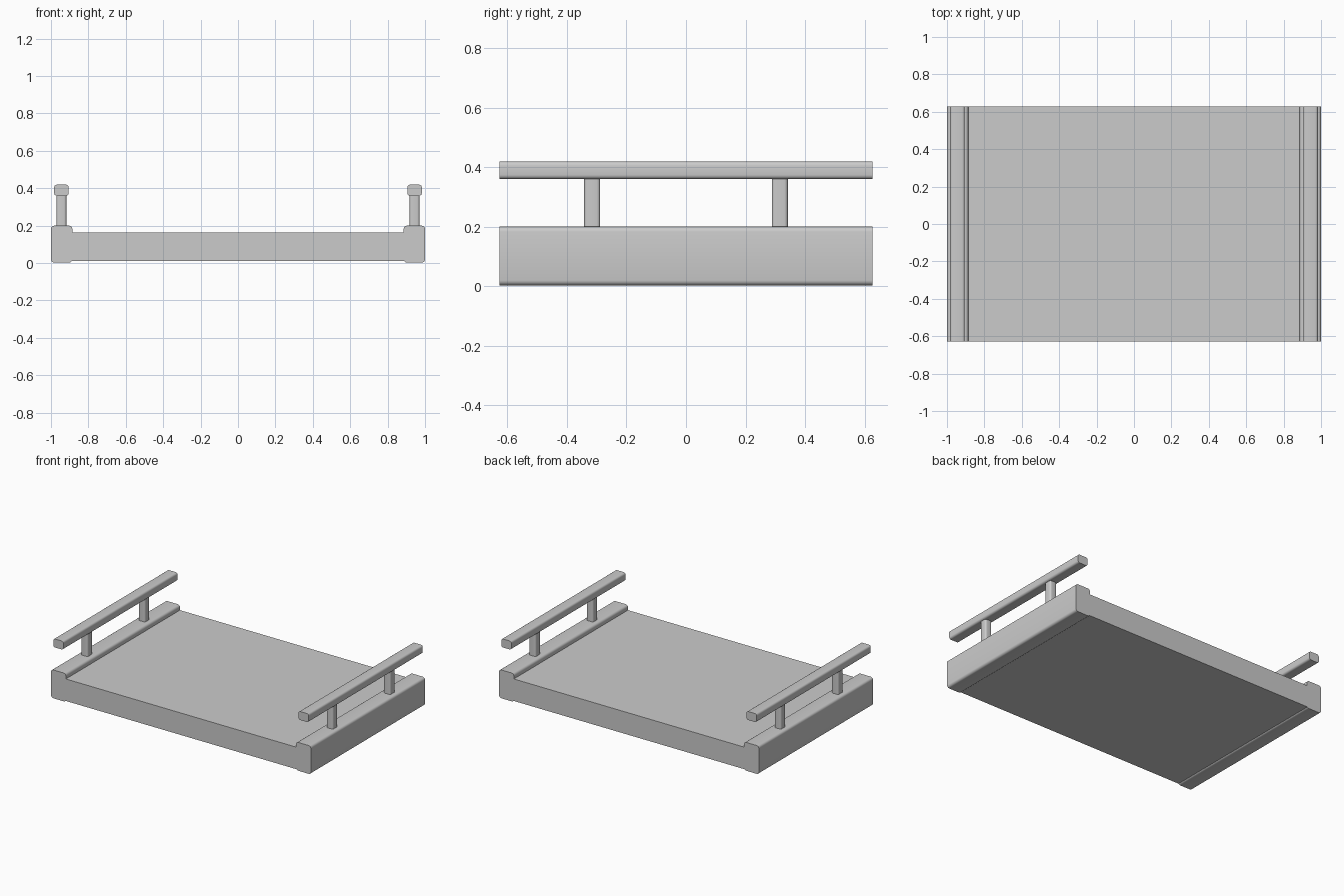
import bpy, bmesh
from mathutils import Vector

if "Cube" in bpy.data.objects:
    bpy.data.objects.remove(bpy.data.objects["Cube"])


def rounded_box(name, lo, hi, axis=None, radius=0.0):
    """Box from corner lo to corner hi; edges running along axis are rounded."""
    lo, hi = Vector(lo), Vector(hi)
    bm = bmesh.new()
    bmesh.ops.create_cube(bm, size=1.0)
    for v in bm.verts:
        v.co = [v.co[i] * (hi[i] - lo[i]) for i in range(3)]
    if radius:
        edges = [e for e in bm.edges
                 if abs((e.verts[0].co - e.verts[1].co).normalized()[axis]) > 0.9]
        bmesh.ops.bevel(bm, geom=edges, offset=radius, offset_type='OFFSET',
                        segments=4, profile=0.5, affect='EDGES')
    mesh = bpy.data.meshes.new(name)
    bm.to_mesh(mesh)
    bm.free()
    obj = bpy.data.objects.new(name, mesh)
    obj.location = (lo + hi) / 2
    bpy.context.collection.objects.link(obj)
    if radius:
        bpy.ops.object.select_all(action='DESELECT')
        obj.select_set(True)
        bpy.context.view_layer.objects.active = obj
        bpy.ops.object.shade_smooth_by_angle(angle=0.6)
    return obj


HALF_Y = 0.627
HANDLE_X = 0.944

# Flat deck between the two end rails
rounded_box("tray_deck", (-0.9, -HALF_Y, 0.01), (0.9, HALF_Y, 0.163))

for side, s in (("left", -1), ("right", 1)):
    # End rail, slightly proud of the deck above and below
    c = s * 0.943
    rounded_box(f"{side}_end_rail", (c - 0.057, -HALF_Y, 0.003),
                (c + 0.057, HALF_Y, 0.2), 1, 0.017)
    # Handle bar
    h = s * HANDLE_X
    rounded_box(f"{side}_handle_bar", (h - 0.039, -HALF_Y, 0.36),
                (h + 0.039, HALF_Y, 0.419), 1, 0.014)
    # Posts carrying the bar
    for end, t in (("front", -1), ("back", 1)):
        y = t * 0.315
        rounded_box(f"{side}_{end}_post", (h - 0.026, y - 0.027, 0.19),
                    (h + 0.026, y + 0.027, 0.37), 2, 0.012)
